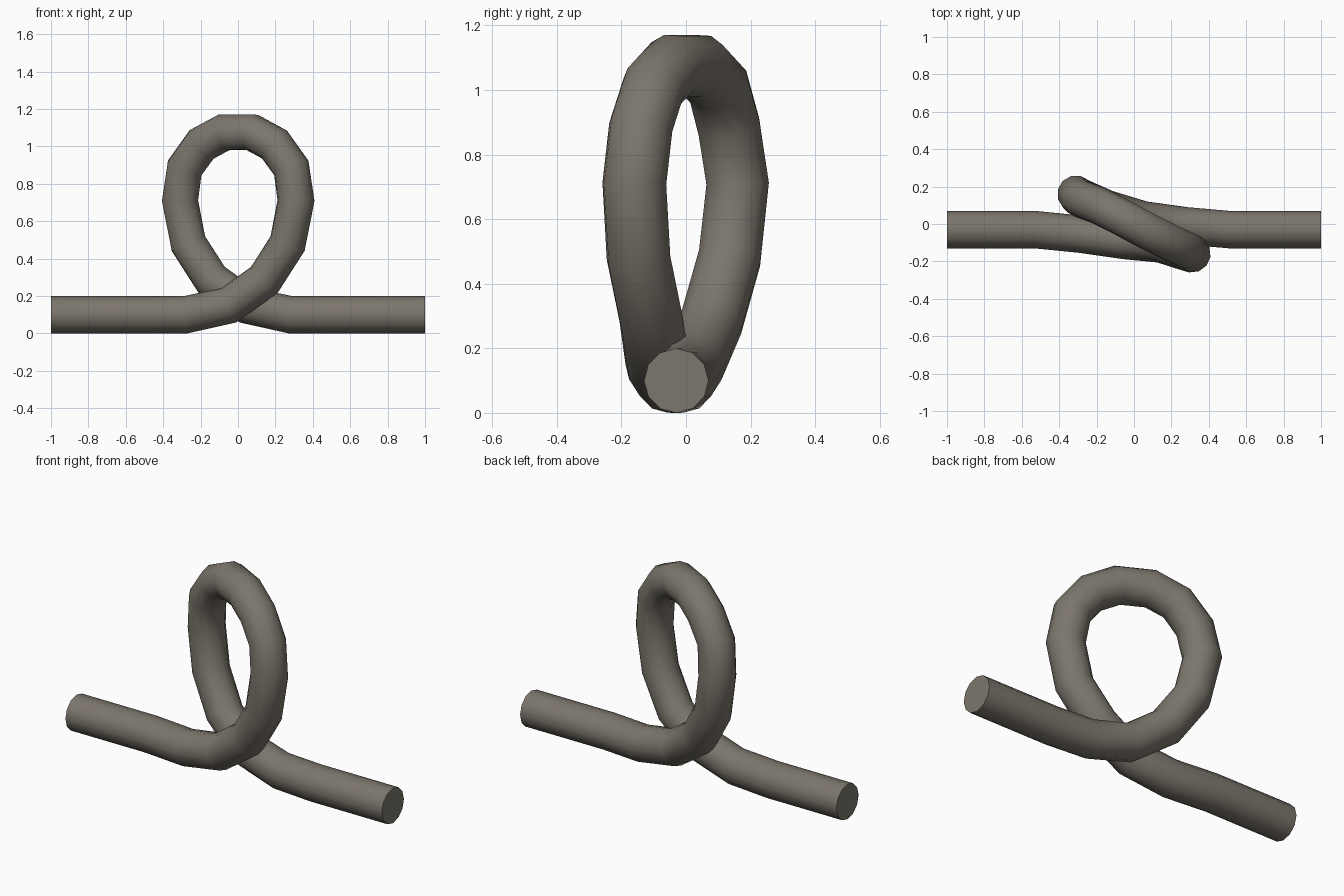
import bpy, math

if "Cube" in bpy.data.objects:
    bpy.data.objects.remove(bpy.data.objects["Cube"])

# Centre line of the looped tube: x, y, z
path = [
    (-1.00, -0.03, 0.10), (-0.53, -0.03, 0.10), (-0.28, -0.055, 0.10),
    (-0.05, -0.088, 0.15), (0.14, -0.107, 0.285), (0.265, -0.147, 0.48),
    (0.31, -0.16, 0.71), (0.285, -0.14, 0.885), (0.195, -0.10, 1.01),
    (0.075, -0.04, 1.075), (-0.075, 0.04, 1.075), (-0.195, 0.10, 1.01),
    (-0.285, 0.133, 0.885), (-0.31, 0.16, 0.71), (-0.265, 0.135, 0.48),
    (-0.14, 0.08, 0.285), (0.05, 0.022, 0.15), (0.28, -0.01, 0.10),
    (0.51, -0.03, 0.10), (1.00, -0.03, 0.10),
]

grey = bpy.data.materials.new("warm grey")
grey.diffuse_color = (0.20, 0.18, 0.15, 1)
grey.use_nodes = True
grey.node_tree.nodes["Principled BSDF"].inputs["Base Color"].default_value = grey.diffuse_color

# Round 12-sided tube swept along the path, closed at both ends
curve = bpy.data.curves.new("looped_tube", 'CURVE')
curve.dimensions = '3D'
curve.bevel_depth = 0.1
curve.bevel_resolution = 4
curve.use_fill_caps = True
spline = curve.splines.new('POLY')
spline.points.add(len(path) - 1)
for point, co in zip(spline.points, path):
    point.co = (*co, 1)
curve.materials.append(grey)

tube = bpy.data.objects.new("looped_tube", curve)
bpy.context.collection.objects.link(tube)
bpy.context.view_layer.objects.active = tube
tube.select_set(True)
bpy.ops.object.convert(target='MESH')

# Weld the caps to the tube, smooth sides and crisp ends
bpy.ops.object.mode_set(mode='EDIT')
bpy.ops.mesh.select_all(action='SELECT')
bpy.ops.mesh.remove_doubles(threshold=0.0005)
bpy.ops.mesh.normals_make_consistent(inside=False)
bpy.ops.object.mode_set(mode='OBJECT')
bpy.ops.object.shade_smooth_by_angle(angle=math.radians(50))
